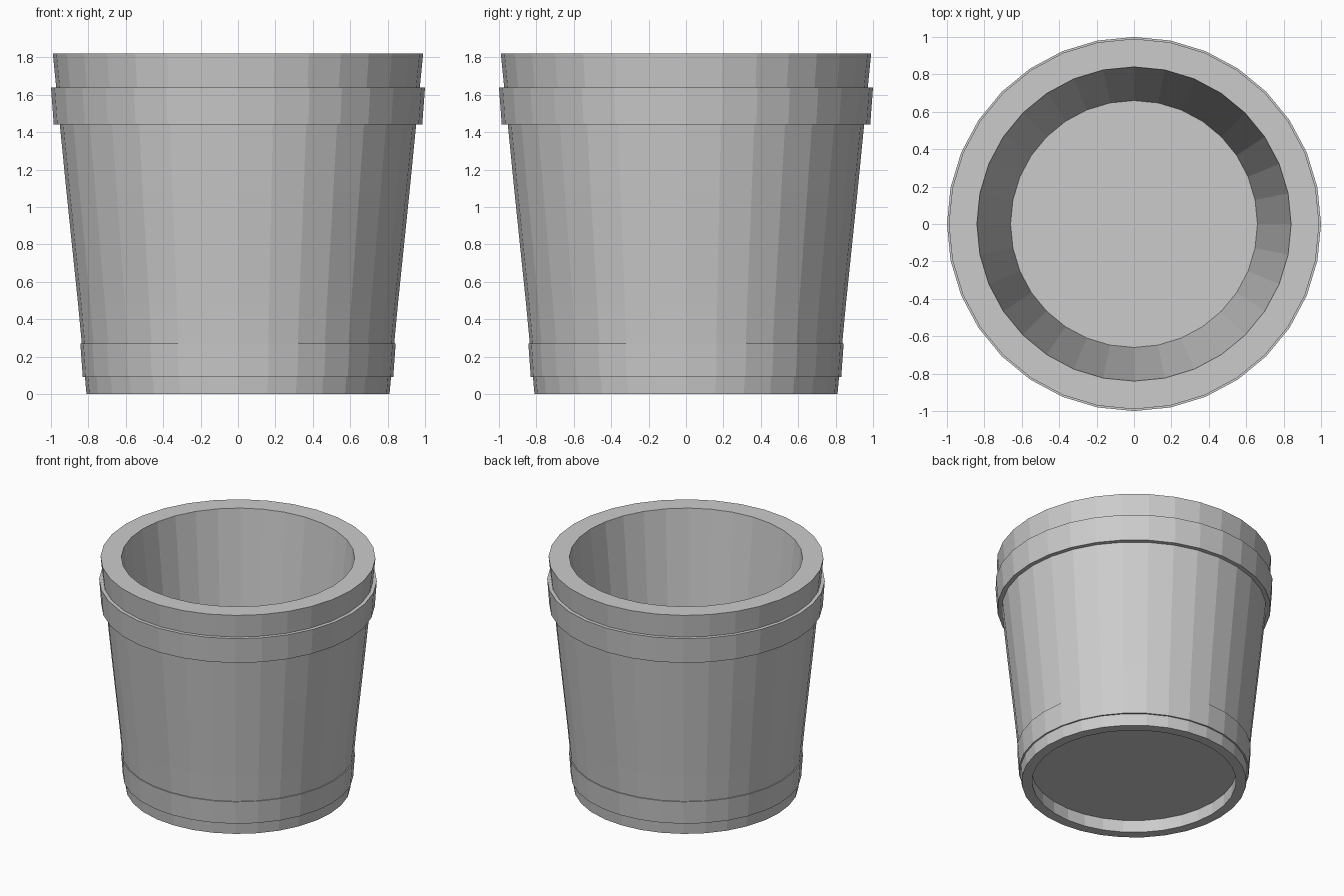
import bpy, bmesh
from math import cos, sin, tau

if "Cube" in bpy.data.objects:
    bpy.data.objects.remove(bpy.data.objects["Cube"])

SIDES = 32


def lathe(name, profile, closed=False):
    """Revolve (radius, z) points around z; radius 0 makes a centre point."""
    bm = bmesh.new()
    rings = []
    for r, z in profile:
        n = SIDES if r > 0 else 1
        rings.append([bm.verts.new((r * cos(tau * i / SIDES), r * sin(tau * i / SIDES), z))
                      for i in range(n)])
    pairs = list(zip(rings, rings[1:]))
    if closed:
        pairs.append((rings[-1], rings[0]))
    for a, b in pairs:
        for i in range(SIDES):
            j = (i + 1) % SIDES
            quad = [a[i % len(a)], a[j % len(a)], b[j % len(b)], b[i % len(b)]]
            bm.faces.new(list(dict.fromkeys(quad)))
    bmesh.ops.recalc_face_normals(bm, faces=bm.faces)
    mesh = bpy.data.meshes.new(name)
    bm.to_mesh(mesh)
    bm.free()
    obj = bpy.data.objects.new(name, mesh)
    bpy.context.collection.objects.link(obj)
    return obj


# Tub: recessed underside, tapered outer wall, thick rim, inner wall and floor
lathe("bucket_body", [
    (0, 0.10), (0.74, 0.10), (0.735, 0), (0.81, 0),
    (0.855, 0.48), (0.917, 1.08), (0.99, 1.82),
    (0.84, 1.82), (0.66, 0.17), (0, 0.17)])

# Hoops: (name, bottom z, bottom radius, top z, top radius)
for name, z0, r0, z1, r1 in [("upper_hoop", 1.44, 0.985, 1.64, 1.0),
                             ("lower_hoop", 0.09, 0.83, 0.27, 0.843)]:
    lathe(name, [(r0, z0), (r1, z1), (r1 - 0.05, z1), (r0 - 0.05, z0)], closed=True)
